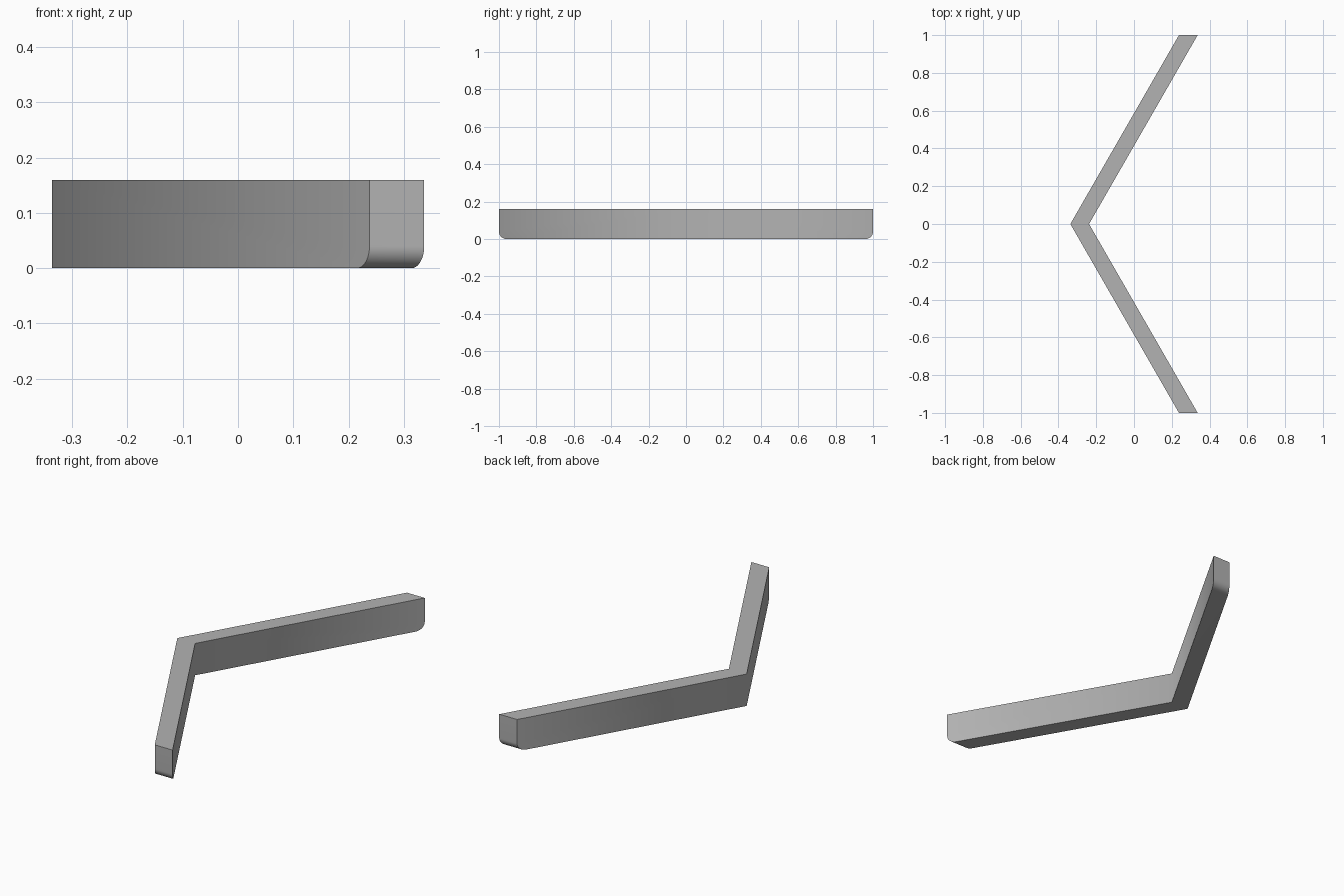
import bpy, bmesh, math

if "Cube" in bpy.data.objects:
    bpy.data.objects.remove(bpy.data.objects["Cube"], do_unlink=True)

HALF_SPAN, HEIGHT, RADIUS = 1.0, 0.16, 0.04
TIP_X, END_X, WIDTH = -0.337, 0.238, 0.099
STEPS = 12

# Flat grey finish
grey = bpy.data.materials.new("grey")
grey.use_nodes = True
colour = (0.45, 0.45, 0.45, 1)
grey.diffuse_color = colour
grey.node_tree.nodes["Principled BSDF"].inputs["Base Color"].default_value = colour

# Side profile of one arm, with a rounded lower end
profile = [(0, 0), (0, HEIGHT), (HALF_SPAN, HEIGHT)]
for i in range(STEPS + 1):
    a = math.pi / 2 * i / STEPS
    profile.append((HALF_SPAN - RADIUS + RADIUS * math.cos(a),
                    RADIUS - RADIUS * math.sin(a)))

# Arm swept across its width, leaning away from the tip
bm = bmesh.new()
slope = (END_X - TIP_X) / HALF_SPAN
outer = [bm.verts.new((TIP_X + slope * y, y, z)) for y, z in profile]
inner = [bm.verts.new((TIP_X + WIDTH + slope * y, y, z)) for y, z in profile]
bm.faces.new(outer)
bm.faces.new(inner)
for i in range(1, len(profile)):  # the joint at the middle stays open
    j = (i + 1) % len(profile)
    bm.faces.new((outer[i], outer[j], inner[j], inner[i]))
bmesh.ops.recalc_face_normals(bm, faces=bm.faces)
if next(f for f in bm.faces if outer[0] in f.verts and outer[1] in f.verts).normal.x > 0:
    bmesh.ops.reverse_faces(bm, faces=bm.faces)

mesh = bpy.data.meshes.new("chevron_bar")
bm.to_mesh(mesh)
bm.free()
mesh.materials.append(grey)
bar = bpy.data.objects.new("chevron_bar", mesh)
bpy.context.collection.objects.link(bar)

# Opposite arm
mirror = bar.modifiers.new("opposite_arm", "MIRROR")
mirror.use_axis = (False, True, False)
mirror.use_clip = True

bpy.context.view_layer.objects.active = bar
bar.select_set(True)
bpy.ops.object.shade_smooth_by_angle(angle=math.radians(30))
